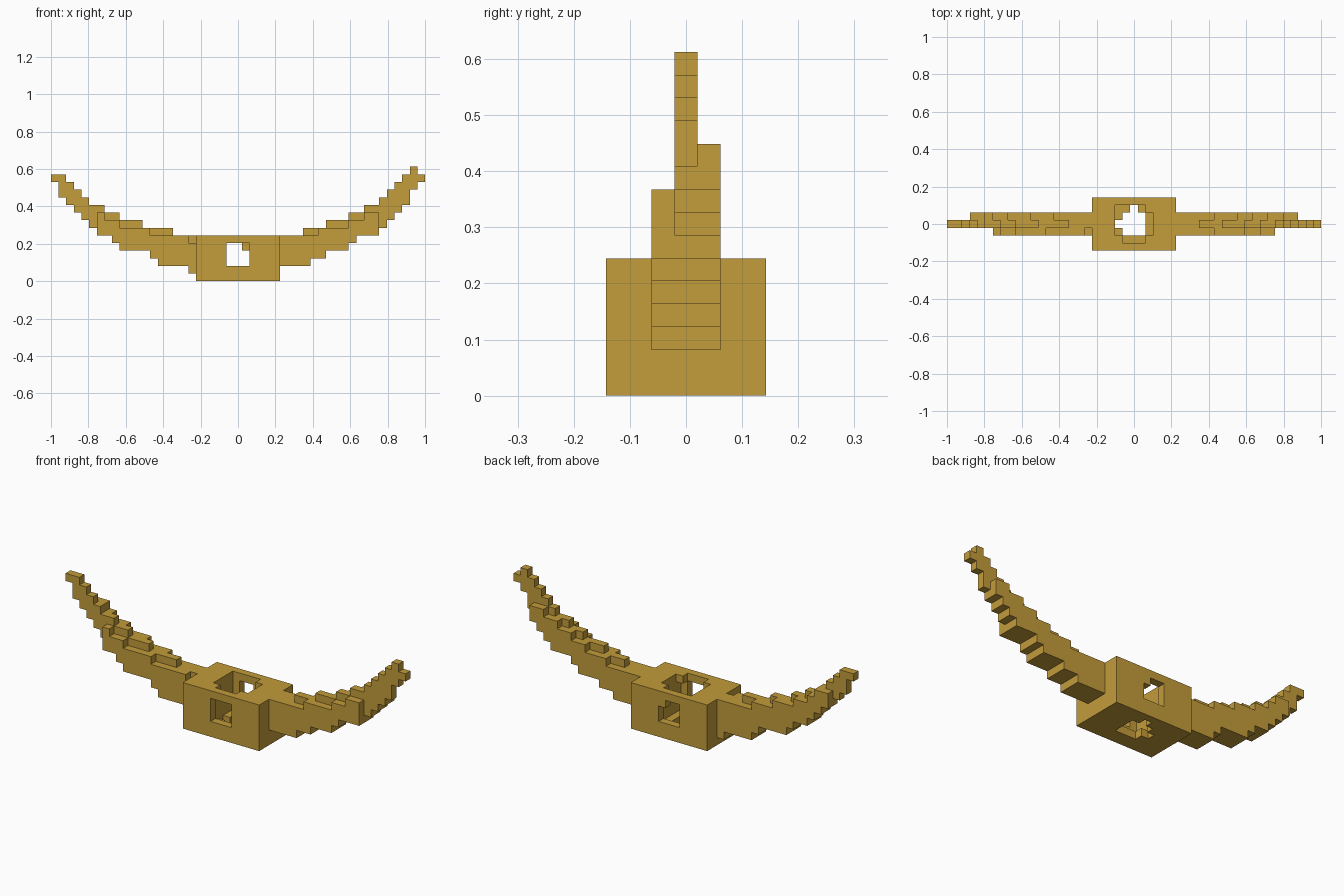
import bpy
import bmesh

cube = bpy.data.objects.get("Cube")
if cube:
    bpy.data.objects.remove(cube, do_unlink=True)

U = 2 / 49  # edge length of one block

gold = bpy.data.materials.new("gold")
gold.use_nodes = True
GOLD = (0.546, 0.332, 0.044, 1)
gold.diffuse_color = GOLD
gold.node_tree.nodes["Principled BSDF"].inputs["Base Color"].default_value = GOLD


def build_blocks(name, cells, hidden=()):
    """Turn a set of block positions into a shell of the exposed faces."""
    bm = bmesh.new()
    verts = {}

    def corner(p):
        if p not in verts:
            verts[p] = bm.verts.new(((p[0] - .5) * U, (p[1] - .5) * U, p[2] * U))
        return verts[p]

    for cell in sorted(cells):
        for axis in range(3):
            for side in (0, 1):
                near = list(cell)
                near[axis] += 2 * side - 1
                if tuple(near) in cells or tuple(near) in hidden:
                    continue
                a, b = (axis + 1) % 3, (axis + 2) % 3
                ring = []
                for da, db in ((0, 0), (1, 0), (1, 1), (0, 1)):
                    p = list(cell)
                    p[axis] += side
                    p[a] += da
                    p[b] += db
                    ring.append(corner(tuple(p)))
                bm.faces.new(ring if side else ring[::-1])
    mesh = bpy.data.meshes.new(name)
    bm.to_mesh(mesh)
    bm.free()
    mesh.materials.append(gold)
    obj = bpy.data.objects.new(name, mesh)
    bpy.context.collection.objects.link(obj)
    return obj


def box(xs, ys, zs):
    return {(x, y, z) for x in range(xs[0], xs[1] + 1)
            for y in range(ys[0], ys[1] + 1) for z in range(zs[0], zs[1] + 1)}


def level(start, steps, x):
    """Stair height at column x: one block higher past each step."""
    return start + sum(x > s for s in steps)


def wing(sign, base, under, layers):
    """Stepped arm made of three layers, each with its own top stair and reach."""
    cells = set()
    for y, reach, tops in layers:
        for x in range(6, reach + 1):
            for z in range(level(base, under, x), level(6, tops, x)):
                cells.add((sign * x, y, z))
    return cells


# Hollow central block with openings on top, bottom, front and back
body = box((-5, 5), (-3, 3), (0, 5))
body -= box((-2, 2), (-2, 2), (1, 4))
body -= box((-2, 2), (-2, 2), (5, 5)) - {(2, 2, 5), (-2, -2, 5), (2, -2, 5)}
body -= {(x, y, 0) for x, y, z in box((-2, 1), (-1, 2), (0, 0)) if abs(x) + abs(y) <= 2}
body -= box((-1, 1), (-3, -3), (2, 4))
body -= box((-1, 1), (3, 3), (2, 4)) - {(1, 3, 4)}

# Arms rising in steps to either side
left = wing(1, 2, [9, 11, 14, 15, 18, 19, 20, 21, 22, 22, 23], [
    (-1, 18, [10, 14, 16]),
    (0, 24, [8, 11, 14, 16, 18, 19, 20, 21, 22]),
    (1, 21, [10, 13, 15, 17, 19])])
left.discard((24, 0, 14))
right = wing(-1, 1, [6, 10, 11, 15, 16, 18, 19, 20, 21, 22, 23, 23], [
    (-1, 18, [11, 15, 17]),
    (0, 24, [8, 12, 15, 17, 19, 20, 21, 22]),
    (1, 21, [10, 13, 16, 18, 19])])
right.discard((-6, -1, 5))

build_blocks("center_block", body, left | right)
build_blocks("left_arm", left, body)
build_blocks("right_arm", right, body)
